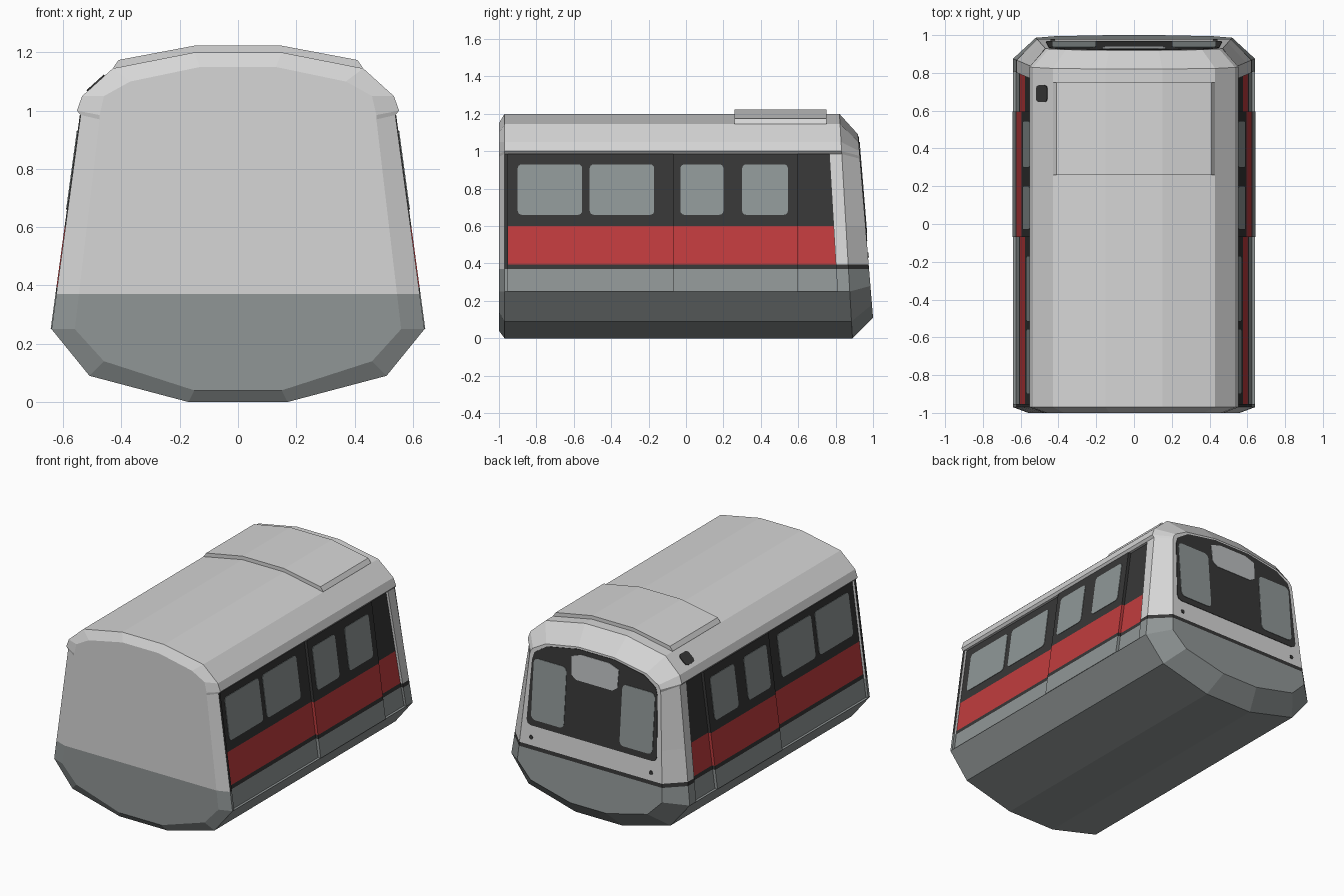
import bpy, bmesh, math

if "Cube" in bpy.data.objects:
    bpy.data.objects.remove(bpy.data.objects["Cube"])

COLOURS = {
    "light_shell": (0.67, 0.67, 0.67), "skirt_grey": (0.28, 0.305, 0.305),
    "red_band": (0.53, 0.045, 0.048), "dark_trim": (0.038, 0.038, 0.038),
    "window_glass": (0.275, 0.31, 0.31), "sign_panel": (0.50, 0.52, 0.53),
}
NAMES = list(COLOURS)
MATS = []
for n, c in COLOURS.items():
    m = bpy.data.materials.new(n)
    m.diffuse_color = (*c, 1)
    m.use_nodes = True
    m.node_tree.nodes["Principled BSDF"].inputs["Base Color"].default_value = m.diffuse_color
    MATS.append(m)
LIGHT, GREY, RED, DARK, GLASS, SIGN = range(6)
RECESS = 0.016


def finish(bm, name, rule, cuts=()):
    """Cut at the given heights, colour faces by rule, make the object."""
    bmesh.ops.remove_doubles(bm, verts=bm.verts, dist=1e-5)
    for z in cuts:
        bmesh.ops.bisect_plane(bm, geom=bm.verts[:] + bm.edges[:] + bm.faces[:],
                               plane_co=(0, 0, z), plane_no=(0, 0, 1))
    bmesh.ops.recalc_face_normals(bm, faces=bm.faces)
    bm.normal_update()
    for f in bm.faces:
        f.material_index = rule(f) if callable(rule) else rule
    me = bpy.data.meshes.new(name)
    bm.to_mesh(me)
    bm.free()
    for m in MATS:
        me.materials.append(m)
    ob = bpy.data.objects.new(name, me)
    bpy.context.collection.objects.link(ob)
    return ob


def loft(bm, rings):
    """Skin closed rings of equal length and cap both ends."""
    vs = [[bm.verts.new(p) for p in r] for r in rings]
    n = len(vs[0])
    for a, b in zip(vs, vs[1:]):
        for i in range(n):
            j = (i + 1) % n
            bm.faces.new((a[i], a[j], b[j], b[i]))
    bm.faces.new(vs[0])
    bm.faces.new(vs[-1][::-1])


def plate(name, pts, place, d0, d1, rule, cuts=()):
    """Extrude a 2D outline between two depths on a surface."""
    bm = bmesh.new()
    loft(bm, [[place(u, v, d) for u, v in pts] for d in (d0, d1)])
    return finish(bm, name, rule, cuts)


def mirror(half):
    return half + [(-x, z) for x, z in reversed(half)]


def rounded(u0, u1, v0, v1, r, seg=4):
    pts = []
    for cu, cv, a in ((u1 - r, v1 - r, 0), (u0 + r, v1 - r, 90),
                      (u0 + r, v0 + r, 180), (u1 - r, v0 + r, 270)):
        for k in range(seg + 1):
            t = math.radians(a + 90 * k / seg)
            pts.append((cu + r * math.cos(t), cv + r * math.sin(t)))
    return pts


def side_x(z):
    return 0.64 - (z - 0.25) * 0.1 / 0.735


def cab_y(z):
    return 1.0 - (z - 0.11) * 0.082


def band(z):
    return GREY if z < 0.37 else DARK if z < 0.395 else RED if z < 0.6 else DARK


# Body shell: cross-sections (right half), with a recessed version for the sides
low = [(0.17, 0), (0.51, 0.09), (0.64, 0.25)]
high = [(0.54, 0.985), (0.553, 1.0), (0.535, 1.05), (0.43, 1.145), (0.15, 1.2)]
full = low + [low[-1], high[0]] + high
sunk = low + [(0.64 - RECESS, 0.25), (0.54 - RECESS, 0.985)] + high
front = [(0.15, 0.04), (0.46, 0.14), (0.56, 0.25), (0.56, 0.25), (0.475, 0.97),
         (0.475, 0.97), (0.475, 0.985), (0.46, 1.05), (0.37, 1.1), (0.13, 1.15)]
cab = [(0.13, 0.11), (0.42, 0.18), (0.52, 0.28), (0.52, 0.28), (0.47, 0.96),
       (0.47, 0.96), (0.467, 0.975), (0.45, 1.0), (0.36, 1.05), (0.13, 1.09)]
stations = [(front, -1, 0), (full, -0.97, 0), (full, -0.953, 0), (sunk, -0.953, 0),
            (sunk, 0.825, 0.06), (full, 0.825, 0.06), (full, 0.89, 0.058),
            (cab, cab_y(0), 0.082)]


def body_rule(f):
    c = f.calc_center_median()
    if c.z < 0.37:
        return GREY
    side = abs(f.normal.x) > 0.9 and c.z < 0.98
    if side and -0.97 < c.y < 0.6:
        return DARK if c.y < -0.95 else band(c.z)
    return DARK if c.z < 0.395 and c.y > -0.9 else LIGHT


bm = bmesh.new()
loft(bm, [[(x, y - k * z, z) for x, z in mirror(h)] for h, y, k in stations])
finish(bm, "body_shell", body_rule, (0.37, 0.395, 0.6))

# Side doors and windows
for s, tag in ((1, "right"), (-1, "left")):
    def on_side(y, z, d, s=s):
        return (s * (side_x(z) + d), y, z)
    plate(f"door_panel_{tag}", [(-0.07, 0.25), (0.595, 0.25), (0.595, 0.985), (-0.07, 0.985)],
          on_side, -0.02, 0.003, lambda f: band(f.calc_center_median().z), (0.37, 0.395, 0.6))
    for i, (a, b, d) in enumerate(((-0.9, -0.555, -RECESS), (-0.515, -0.17, -RECESS),
                                   (-0.03, 0.2, 0.003), (0.3, 0.545, 0.003))):
        plate(f"side_window_{tag}_{i}", rounded(a, b, 0.66, 0.93, 0.022),
              on_side, d - 0.002, d + 0.003, GLASS)


# Cab windscreen, its panes, sign panel and lamps
def on_cab(x, z, d):
    return (x, cab_y(z) + d, z)


plate("windscreen", mirror([(0.435, 0.52), (0.458, 0.528), (0.467, 0.552), (0.45, 0.93),
                            (0.435, 0.98), (0.35, 1.037), (0.13, 1.078)]),
      on_cab, -0.003, 0.003, DARK)
for s, tag in ((1, "right"), (-1, "left")):
    plate(f"cab_window_{tag}", rounded(*sorted((s * 0.2, s * 0.435)), 0.56, 0.945, 0.03),
          on_cab, 0.001, 0.006, GLASS)
    plate(f"lamp_{tag}", rounded(s * 0.43 - 0.013, s * 0.43 + 0.013, 0.432, 0.458, 0.0129, 2),
          on_cab, -0.002, 0.004, DARK)
plate("sign_panel", mirror([(0.13, 0.885), (0.165, 0.91), (0.17, 1.025), (0.1, 1.05)]),
      on_cab, 0.001, 0.006, SIGN)

# Roof unit following the roof curve
plate("roof_unit", mirror([(0.15, 1.17), (0.428, 1.12), (0.428, 1.148), (0.41, 1.174), (0.15, 1.223)]),
      lambda x, z, d: (x, d, z), 0.26, 0.75, LIGHT)

# Small vent on the left roof slope
slope = math.atan2(0.095, 0.105)
cs, sn = math.cos(slope), math.sin(slope)
plate("roof_vent", rounded(-0.04, 0.04, -0.045, 0.045, 0.02, 2),
      lambda u, v, d: (-0.487 + u * cs - d * sn, 0.69 + v, 1.0935 + u * sn + d * cs),
      -0.004, 0.005, DARK)
